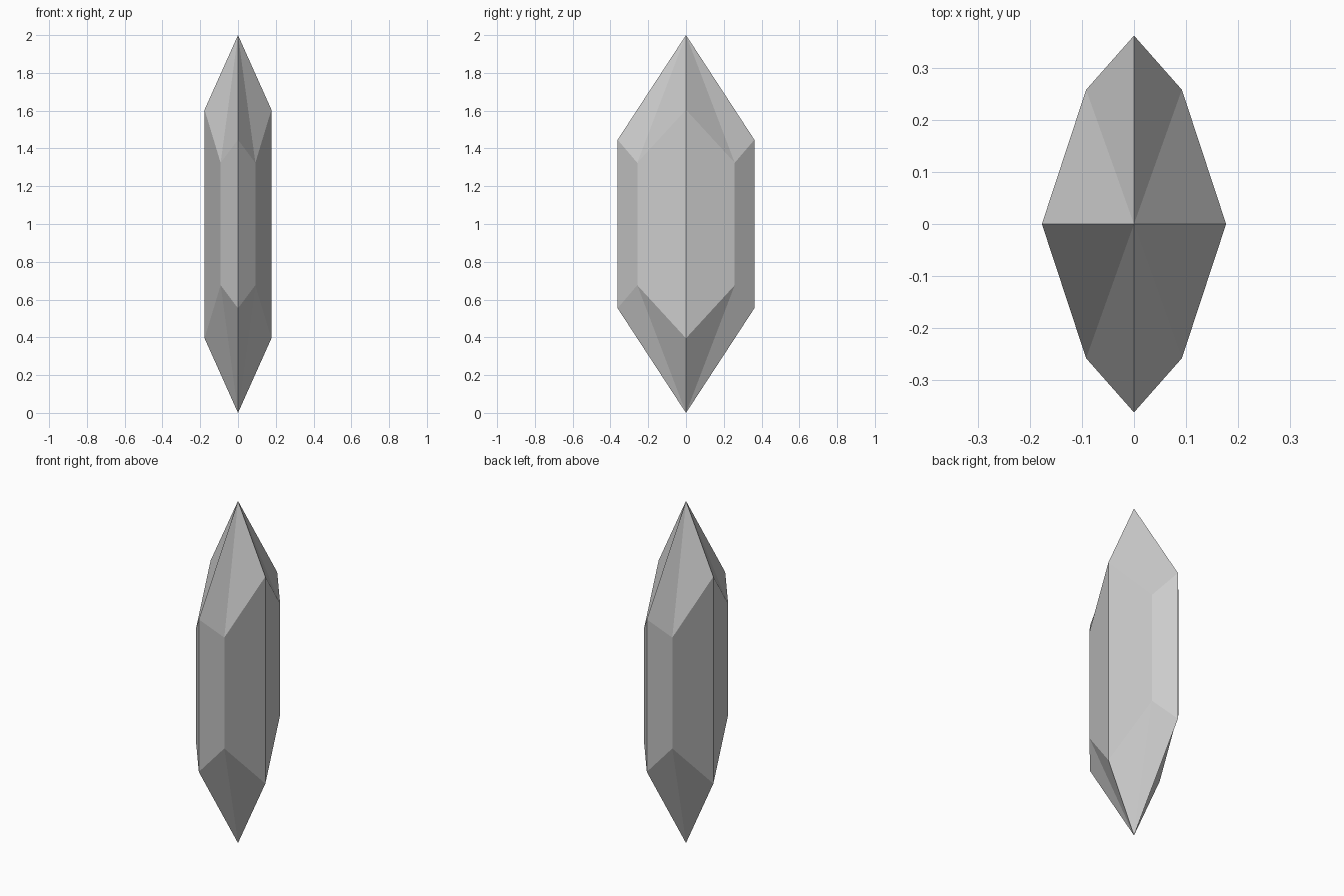
import bpy, bmesh

if "Cube" in bpy.data.objects:
    bpy.data.objects.remove(bpy.data.objects["Cube"])

# Quarter profile of the shaft: x, y, distance of the end from mid-height
SIDE, CORNER, FRONT = (0.177, 0.0, 0.605), (0.092, 0.258, 0.324), (0.0, 0.362, 0.446)
MID = 1.0

# Full eight-sided ring by mirroring the quarter
ring = [SIDE, CORNER, FRONT]
ring += [(-x, y, h) for x, y, h in (CORNER, SIDE)]
ring += [(x, -y, h) for x, y, h in ((-CORNER[0], CORNER[1], CORNER[2]), FRONT, CORNER)]

bm = bmesh.new()
upper = [bm.verts.new((x, y, MID + h)) for x, y, h in ring]
lower = [bm.verts.new((x, y, MID - h)) for x, y, h in ring]
tip = bm.verts.new((0, 0, 2))
foot = bm.verts.new((0, 0, 0))

# Shaft facets
for i in range(8):
    j = (i + 1) % 8
    bm.faces.new((lower[i], lower[j], upper[j], upper[i]))

# Four kite facets on each point, each split from tip to corner
for i in range(0, 8, 2):
    a, b, c = i, i + 1, (i + 2) % 8
    for p, q in ((a, b), (b, c)):
        bm.faces.new((tip, upper[p], upper[q]))
        bm.faces.new((foot, lower[q], lower[p]))

bmesh.ops.recalc_face_normals(bm, faces=bm.faces)
mesh = bpy.data.meshes.new("crystal")
bm.to_mesh(mesh)
bm.free()
crystal = bpy.data.objects.new("crystal", mesh)
bpy.context.collection.objects.link(crystal)
